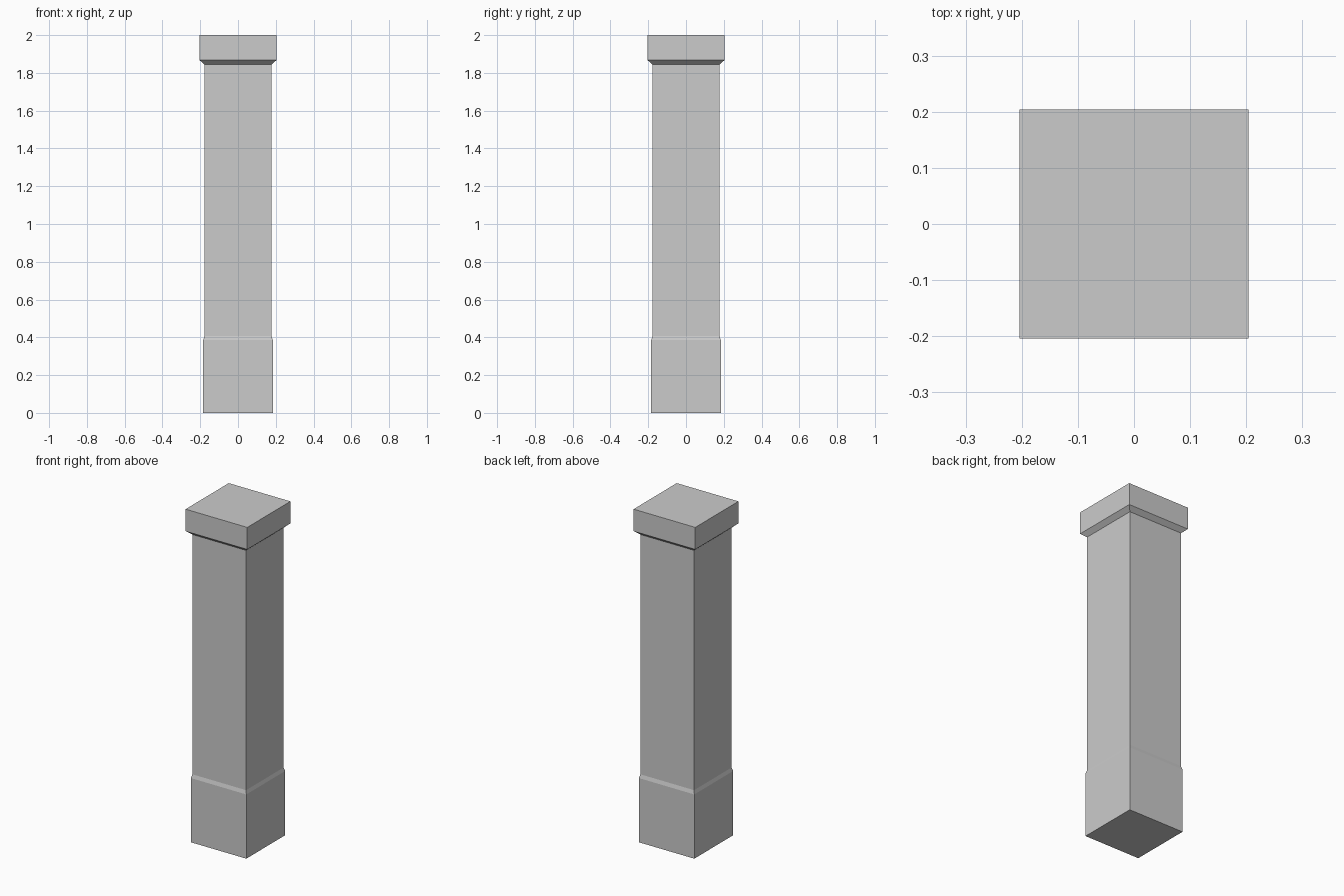
import bpy, bmesh

if "Cube" in bpy.data.objects:
    bpy.data.objects.remove(bpy.data.objects["Cube"])

# Square-section pillar: (height, half width) from ground to cap
PROFILE = [
    (0.0, 0.184), (0.385, 0.184),    # plinth
    (0.407, 0.178), (1.845, 0.178),  # shaft above the plinth bevel
    (1.868, 0.2045), (2.0, 0.2045),  # flared cap
]


def square_loft(name, profile):
    bm = bmesh.new()
    corners = [(-1, -1), (1, -1), (1, 1), (-1, 1)]
    rings = [[bm.verts.new((sx * h, sy * h, z)) for sx, sy in corners]
             for z, h in profile]
    for low, high in zip(rings, rings[1:]):
        for i in range(4):
            j = (i + 1) % 4
            bm.faces.new((low[i], low[j], high[j], high[i]))
    bm.faces.new(rings[0][::-1])
    bm.faces.new(rings[-1])
    mesh = bpy.data.meshes.new(name)
    bm.to_mesh(mesh)
    bm.free()
    obj = bpy.data.objects.new(name, mesh)
    bpy.context.collection.objects.link(obj)
    return obj


square_loft("pillar", PROFILE)
